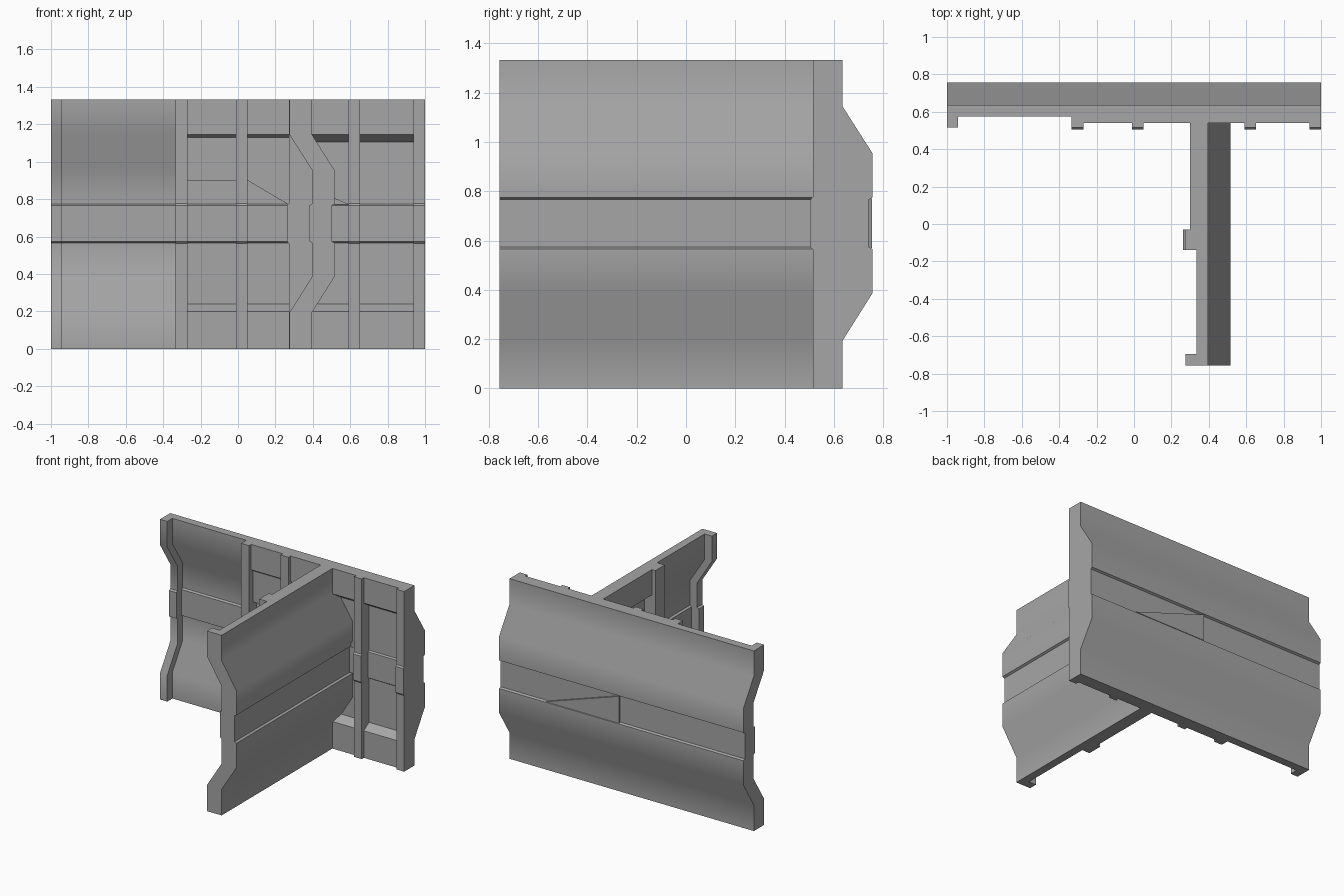
import bpy, bmesh, math

if "Cube" in bpy.data.objects:
    bpy.data.objects.remove(bpy.data.objects["Cube"])

H = 1.333
grey = bpy.data.materials.new("wall grey")
grey.diffuse_color = (0.38, 0.38, 0.38, 1)
grey.use_nodes = True
grey.node_tree.nodes["Principled BSDF"].inputs["Base Color"].default_value = grey.diffuse_color


# Local wall frame: u = along the wall, v = through it (outside is +v), z = up
def back(u, v, z):
    return (u, v, z)


def stem(u, v, z):
    return (v - 0.24, u, z)


def prism(name, points, place, h):
    """Extrude a closed outline; place(a, b, t) gives the 3D point at ends t = 0, 1."""
    bm = bmesh.new()
    ends = [[bm.verts.new(place(a, b, t)) for a, b in points] for t in (0, 1)]
    bm.faces.new(ends[0])
    bm.faces.new(ends[1][::-1])
    n = len(points)
    for i in range(n):
        j = (i + 1) % n
        bm.faces.new((ends[0][i], ends[0][j], ends[1][j], ends[1][i]))
    bmesh.ops.recalc_face_normals(bm, faces=bm.faces)
    me = bpy.data.meshes.new(name)
    bm.to_mesh(me)
    bm.free()
    me.materials.append(grey)
    ob = bpy.data.objects.new(name, me)
    bpy.context.collection.objects.link(ob)
    bpy.context.view_layer.objects.active = ob
    ob.select_set(True)
    bpy.ops.object.shade_smooth_by_angle(angle=math.radians(35))
    ob.select_set(False)
    return ob


def section(name, frame, u0, u1, inner, outer):
    """Run a wall cross-section from u0 to u1."""
    return prism(name, inner + outer[::-1],
                 lambda v, z, t: frame(u1 if t else u0, v, z), None)


def plate(name, frame, outline, v0, v1):
    """Flat (u, z) outline with thickness v0 to v1."""
    return prism(name, outline,
                 lambda u, z, t: frame(u, v1 if t else v0, z), None)


def bulge(v, top=H):
    """Angled bulging line with the shallow band at mid height."""
    steps = [(0, 0), (0, .193), (.121, .385), (.121, .566), (.106, .574),
             (.106, .766), (.121, .774), (.121, .955), (0, 1.145), (0, top)]
    return [(v + d, z) for d, z in steps]


def straight(v):
    return [(v, 0), (v, H)]


OUT = 0.635
PANEL = [(.54, 0), (.54, .2), (.6, .24), (.6, .566), (.588, .574),
         (.588, .766), (.6, .774), (.6, 1.105), (.54, 1.145), (.54, H)]


def rib_line(v):
    return [(v, 0), (v, .563), (v - .01, .574), (v - .01, .766), (v, .777), (v, H)]


def wall(label, frame, start, split, end, ribs):
    # thin bulged shell, thick end rib, and the flat-backed panelled part
    section(label + "_end_rib", frame, start, start + .06, bulge(.515), bulge(OUT))
    section(label + "_shell", frame, start + .06, split, bulge(.575), bulge(OUT))
    section(label + "_panels", frame, split, end, PANEL, bulge(OUT))
    for i, (u0, u1, v) in enumerate(ribs):
        section(f"{label}_rib_{i + 1}", frame, u0, u1, rib_line(v), straight(.62))


# The two walls of the T
wall("back_wall", back, -1, -.33, 1,
     [(-.335, -.27, .515), (-.012, .052, .515), (.59, .652, .515), (.938, 1, .515)])
wall("cross_wall", stem, -.756, -.14, .61, [(-.14, -.03, .512)])

# Tapered filler in the outer band of the back wall
plate("band_filler", back, [(.62, .57), (.02, .77), (.02, .57)], .73, .755)

# Raised plates inside the panel recesses
plate("upper_plate", back, [(-.3, .9), (.05, .9), (.27, .77), (.32, .77),
                            (.32, 1.13), (-.3, 1.13)], .56, .62)
plate("small_gusset", back, [(.48, .82), (.6, .77), (.48, .77)], .585, .62)
